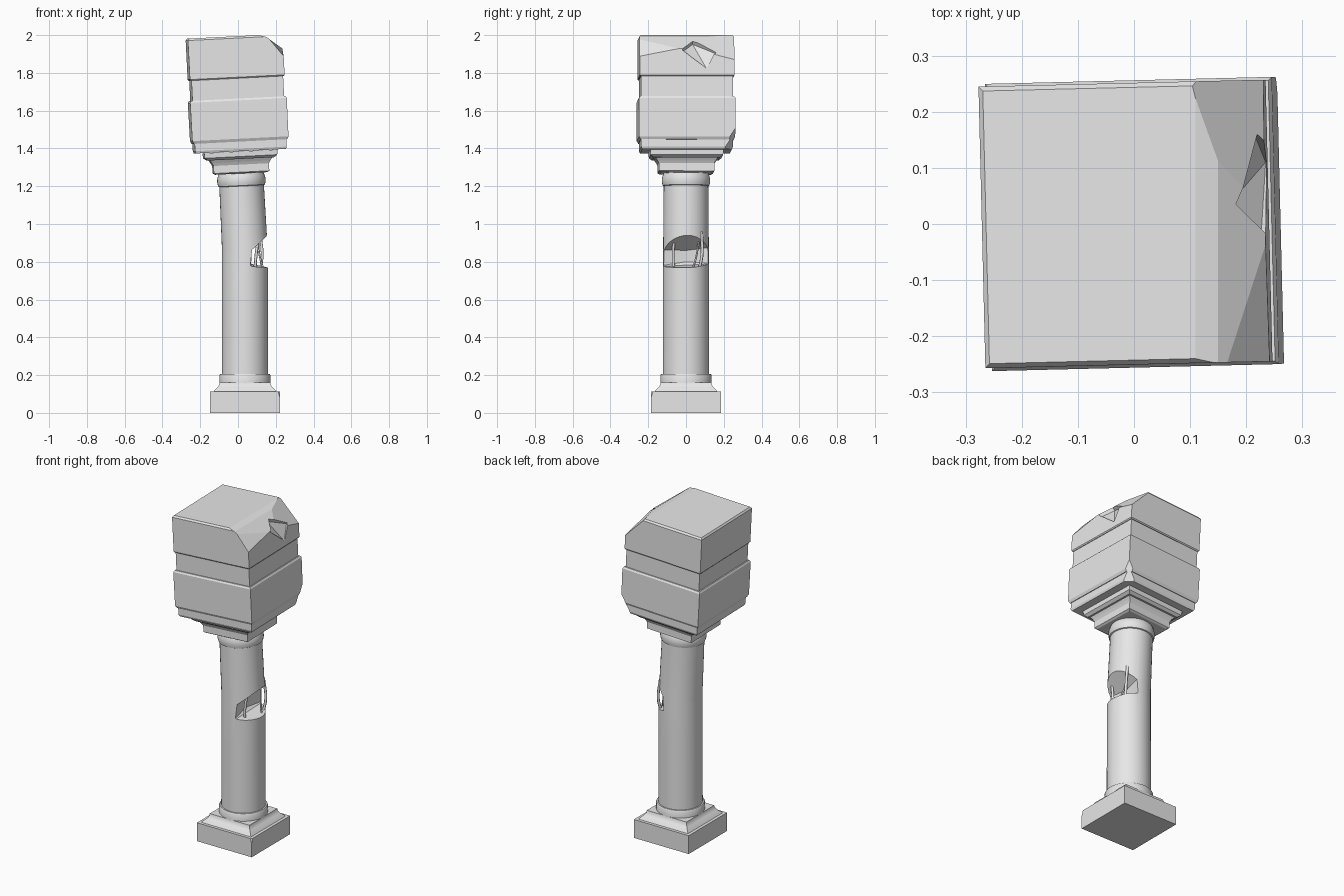
import bpy, bmesh, math
from mathutils import Vector, Matrix

old = bpy.data.objects.get("Cube")
if old:
    bpy.data.objects.remove(old)

stone = bpy.data.materials.new("grey_stone")
stone.use_nodes = True
grey = (0.8, 0.8, 0.8, 1)
stone.diffuse_color = grey
stone.node_tree.nodes["Principled BSDF"].inputs["Base Color"].default_value = grey

AXIS_X = 0.037
BREAK_Z = 0.85
PIVOT = Vector((AXIS_X, 0, BREAK_Z))
LEAN = (Matrix.Translation(PIVOT) @ Matrix.Rotation(math.radians(-2.9), 4, 'Y')
        @ Matrix.Rotation(math.radians(1.4), 4, 'Z') @ Matrix.Translation(-PIVOT))


def finish(name, bm, smooth=False):
    bmesh.ops.recalc_face_normals(bm, faces=bm.faces)
    mesh = bpy.data.meshes.new(name)
    bm.to_mesh(mesh)
    bm.free()
    mesh.materials.append(stone)
    ob = bpy.data.objects.new(name, mesh)
    bpy.context.collection.objects.link(ob)
    if smooth:
        smooth_by_angle(ob)
    return ob


def activate(ob):
    bpy.ops.object.select_all(action='DESELECT')
    ob.select_set(True)
    bpy.context.view_layer.objects.active = ob


def smooth_by_angle(ob):
    activate(ob)
    bpy.ops.object.shade_smooth_by_angle(angle=math.radians(35))


def loft(profile, sides):
    """Stack rings of (half width, height); everything above the break leans."""
    bm = bmesh.new()
    square = sides == 4
    rings = []
    for r, z in profile:
        r = r * math.sqrt(2) if square else r
        ring = []
        for i in range(sides):
            a = math.tau * (i + (0.5 if square else 0)) / sides
            p = Vector((AXIS_X + r * math.cos(a), r * math.sin(a), z))
            ring.append(bm.verts.new(LEAN @ p if z > BREAK_Z else p))
        rings.append(ring)
    for low, high in zip(rings, rings[1:]):
        for i in range(sides):
            j = (i + 1) % sides
            bm.faces.new((low[i], low[j], high[j], high[i]))
    bm.faces.new(rings[0][::-1])
    bm.faces.new(rings[-1])
    return bm


def chip(bm, point, normal):
    """Slice off whatever lies beyond a plane and cap the break."""
    cut = bmesh.ops.bisect_plane(bm, geom=bm.verts[:] + bm.edges[:] + bm.faces[:],
                                 plane_co=point, plane_no=normal, clear_outer=True)
    edges = [e for e in cut["geom_cut"] if isinstance(e, bmesh.types.BMEdge)]
    if edges:
        bmesh.ops.contextual_create(bm, geom=edges)


def carve(ob, name, points):
    """Subtract the convex hull of the points."""
    bm = bmesh.new()
    for p in points:
        bm.verts.new(p)
    hull = bmesh.ops.convex_hull(bm, input=bm.verts)
    bmesh.ops.delete(bm, geom=hull["geom_interior"], context='VERTS')
    cutter = finish(name, bm)
    cutter.hide_render = True
    mod = ob.modifiers.new("break", 'BOOLEAN')
    mod.operation = 'DIFFERENCE'
    mod.solver = 'EXACT'
    mod.object = cutter
    activate(ob)
    bpy.ops.object.modifier_apply(modifier=mod.name)
    bpy.data.objects.remove(cutter)


# Square foot with one chipped corner and a hollow moulding above
bm = loft([(0.185, 0), (0.185, 0.112)], 4)
chip(bm, (0.212, -0.185, 0.11), (1, -1, 0.35))
finish("plinth", bm)
finish("plinth_moulding", loft([(0.168, 0.11), (0.16, 0.122), (0.145, 0.135),
                                (0.136, 0.15), (0.134, 0.162)], 4), True)

# Round shaft with base ring and neck ring
finish("base_ring", loft([(0.135, 0.155), (0.135, 0.2), (0.131, 0.206), (0.12, 0.206)], 40), True)
shaft = finish("shaft", loft([(0.123, 0.2), (0.122, 0.6), (0.122, 0.849),
                              (0.121, 0.87), (0.118, 1.22)], 40))
finish("neck_ring", loft([(0.116, 1.2), (0.124, 1.204), (0.128, 1.22), (0.128, 1.24),
                          (0.123, 1.258), (0.115, 1.275)], 40), True)

# Broken hollow in the side of the shaft
carve(shaft, "shaft_break", [
    (0.07, -0.16, 0.775), (0.085, -0.06, 0.79), (0.055, 0.0, 0.8), (0.075, 0.16, 0.79),
    (0.22, -0.16, 0.765), (0.22, 0.0, 0.78), (0.22, 0.16, 0.765),
    (0.08, -0.16, 0.865), (0.06, 0.0, 0.86), (0.08, 0.16, 0.88),
    (0.22, -0.16, 0.96), (0.22, 0.04, 1.0), (0.22, 0.16, 0.99)])
smooth_by_angle(shaft)

# Bent reinforcing rods exposed in the hollow
rods = [[(0.09, -0.065, 0.76), (0.095, -0.068, 0.83), (0.11, -0.062, 0.94)],
        [(0.12, 0.07, 0.76), (0.128, 0.085, 0.84), (0.115, 0.082, 0.96)],
        [(0.135, 0.035, 0.76), (0.115, 0.055, 0.83), (0.105, 0.07, 0.93)]]
for n, path in enumerate(rods):
    curve = bpy.data.curves.new(f"rod_{n + 1}", 'CURVE')
    curve.dimensions = '3D'
    curve.bevel_depth = 0.008 if n < 2 else 0.005
    curve.bevel_resolution = 1
    curve.resolution_u = 4
    spline = curve.splines.new('BEZIER')
    spline.bezier_points.add(len(path) - 1)
    for bp, co in zip(spline.bezier_points, path):
        bp.co = co
        bp.handle_left_type = bp.handle_right_type = 'AUTO'
    curve.materials.append(stone)
    bpy.context.collection.objects.link(bpy.data.objects.new(f"rod_{n + 1}", curve))

# Stepped capital
finish("capital_neck", loft([(0.135, 1.268), (0.147, 1.275), (0.147, 1.315),
                             (0.155, 1.33), (0.165, 1.345)], 4))
finish("capital_step", loft([(0.175, 1.345), (0.192, 1.358), (0.194, 1.385)], 4))

# Big head blocks; the lower ones share a broken corner
corner = ((0.25, 0.26, 1.5), (1, 1, -0.6))
bm = loft([(0.238, 1.386), (0.243, 1.398), (0.243, 1.437), (0.235, 1.445)], 4)
chip(bm, *corner)
finish("lower_slab", bm)
bm = loft([(0.247, 1.437), (0.255, 1.452), (0.256, 1.655), (0.25, 1.665)], 4)
chip(bm, *corner)
finish("lower_block", bm)
finish("middle_block", loft([(0.243, 1.66), (0.243, 1.778)], 4))

# Top block: worn edge, two broken corners and a wedge-shaped crack
bm = loft([(0.246, 1.772), (0.251, 1.778), (0.251, 1.985), (0.243, 1.995)], 4)
for point, normal in [((0.11, 0, 2.0), (0.25, 0, 1)),
                      ((0.15, 0, 1.99), (0.72, 0, 1)),
                      ((0.24, 0.26, 1.86), (1, 0.27, 1)),
                      ((0.24, -0.25, 1.89), (1.19, -0.153, 1))]:
    chip(bm, point, normal)
top_block = finish("top_block", bm)
out = Vector((0.58, 0, 0.81))
rim = [Vector(p) for p in ((0.18, 0.035, 1.965), (0.225, 0.16, 1.915),
                           (0.237, -0.02, 1.925), (0.245, 0.11, 1.835))]
carve(top_block, "crack", [p + out * d for p in rim for d in (-0.018, 0.08)])
